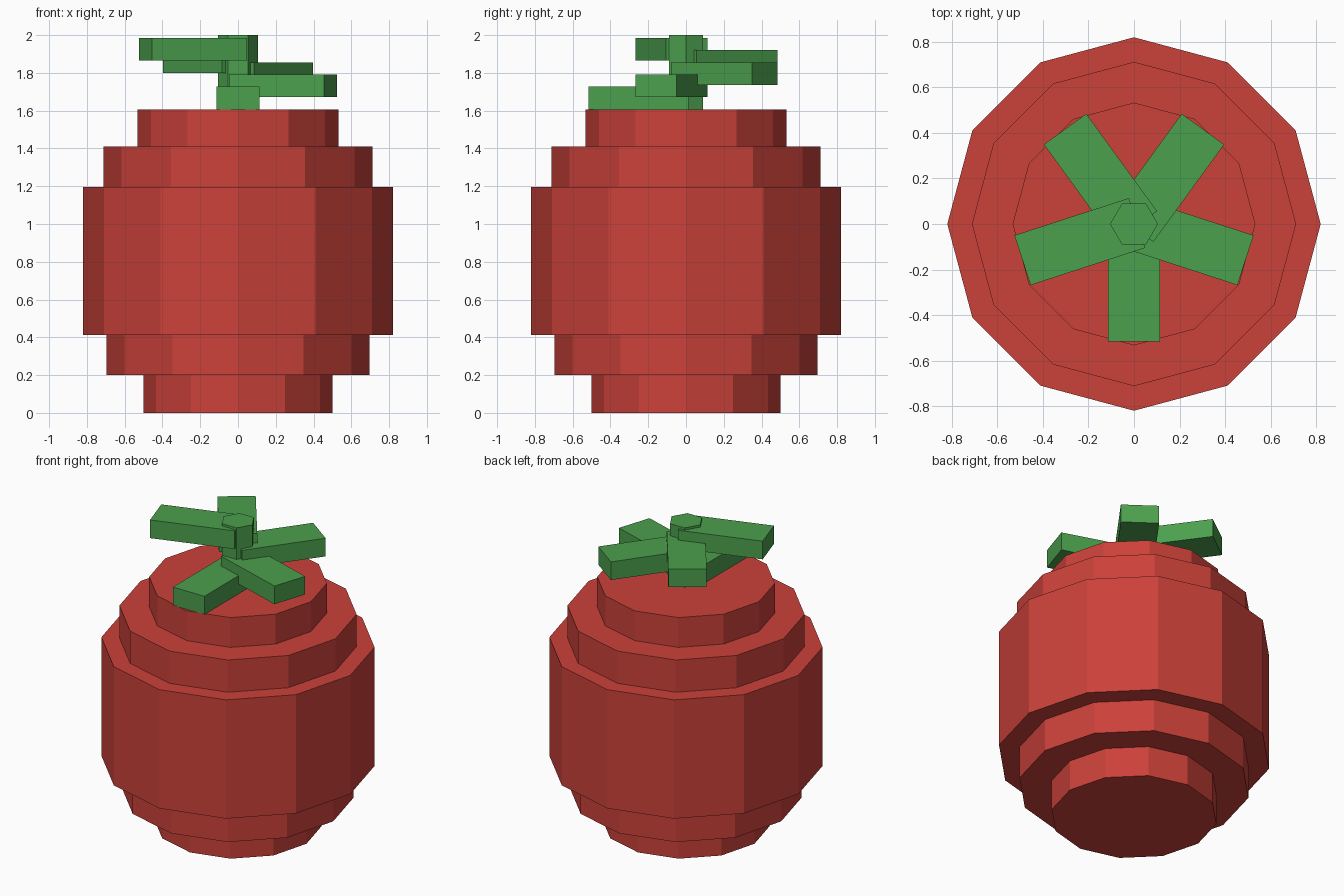
import bpy, bmesh
from math import cos, sin, pi, radians
from mathutils import Matrix, Vector

if "Cube" in bpy.data.objects:
    bpy.data.objects.remove(bpy.data.objects["Cube"], do_unlink=True)


def make_material(name, rgb):
    mat = bpy.data.materials.new(name)
    mat.use_nodes = True
    color = (*rgb, 1.0)
    mat.diffuse_color = color
    mat.node_tree.nodes["Principled BSDF"].inputs["Base Color"].default_value = color
    return mat


def finish(bm, name, mat):
    bmesh.ops.recalc_face_normals(bm, faces=bm.faces)
    mesh = bpy.data.meshes.new(name)
    bm.to_mesh(mesh)
    bm.free()
    mesh.materials.append(mat)
    obj = bpy.data.objects.new(name, mesh)
    bpy.context.collection.objects.link(obj)
    return obj


def lathe(name, profile, sides, mat):
    """Closed, flat-shaded turned solid from (radius, height) points."""
    bm = bmesh.new()
    rings = [[bm.verts.new((r * cos(2 * pi * i / sides), r * sin(2 * pi * i / sides), z))
              for i in range(sides)] for r, z in profile]
    for low, high in zip(rings, rings[1:]):
        for i in range(sides):
            j = (i + 1) % sides
            bm.faces.new((low[i], low[j], high[j], high[i]))
    bm.faces.new(rings[0][::-1])
    bm.faces.new(rings[-1])
    return finish(bm, name, mat)


def leaf(name, angle, base, mat):
    """Flat bar pointing outward from the stem."""
    inner, outer, width, height = -0.014, 0.515, 0.23, 0.12
    bm = bmesh.new()
    bmesh.ops.create_cube(bm, size=1)
    bmesh.ops.scale(bm, vec=(outer - inner, width, height), verts=bm.verts)
    bmesh.ops.translate(bm, vec=Vector(((inner + outer) / 2, 0, base + height / 2)),
                        verts=bm.verts)
    bmesh.ops.rotate(bm, cent=(0, 0, 0), matrix=Matrix.Rotation(angle, 3, 'Z'),
                     verts=bm.verts)
    return finish(bm, name, mat)


red = make_material("fruit red", (0.60, 0.054, 0.042))
green = make_material("leaf green", (0.072, 0.35, 0.076))

# Stepped fruit body: (radius, bottom, top) of each tier
tiers = [(0.50, 0, 0.20), (0.695, 0.20, 0.413), (0.82, 0.413, 1.197),
         (0.712, 1.197, 1.41), (0.533, 1.41, 1.607)]
lathe("fruit_body", [(r, z) for r, low, high in tiers for z in (low, high)], 12, red)

# Six-sided stem
lathe("stem", [(0.105, 1.607), (0.105, 2.0)], 6, green)

# Leaves climbing the stem in a spiral
for i in range(5):
    leaf(f"leaf_{i + 1}", radians(-90 + 72 * i), 1.607 + 0.0645 * i, green)
